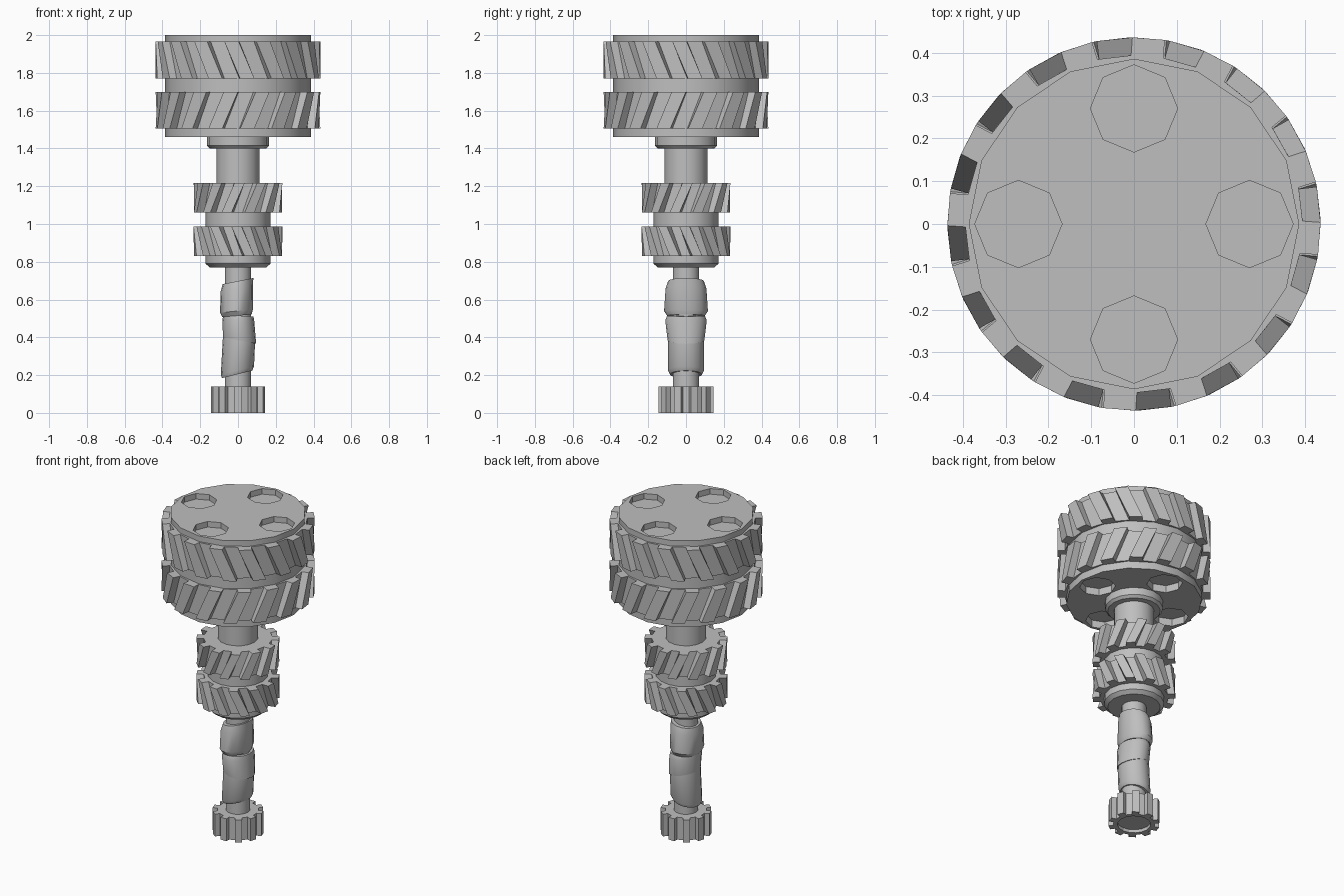
import bpy, bmesh, math
from math import radians, cos, sin, pi

if "Cube" in bpy.data.objects:
    bpy.data.objects.remove(bpy.data.objects["Cube"], do_unlink=True)

grey = bpy.data.materials.new("steel_grey")
grey.use_nodes = True
colour = (0.52, 0.52, 0.52, 1)
grey.diffuse_color = colour
grey.node_tree.nodes["Principled BSDF"].inputs["Base Color"].default_value = colour


def loft(name, rings, smooth=True):
    """Skin a stack of equal-length point rings and cap both ends."""
    bm = bmesh.new()
    loops = [[bm.verts.new(p) for p in ring] for ring in rings]
    n = len(loops[0])
    for low, high in zip(loops, loops[1:]):
        for i in range(n):
            j = (i + 1) % n
            bm.faces.new((low[i], low[j], high[j], high[i]))
    bm.faces.new(loops[0][::-1])
    bm.faces.new(loops[-1])
    bmesh.ops.recalc_face_normals(bm, faces=bm.faces)
    mesh = bpy.data.meshes.new(name)
    bm.to_mesh(mesh)
    bm.free()
    mesh.materials.append(grey)
    if smooth:
        mesh.shade_smooth()
        mesh.set_sharp_from_angle(angle=radians(30))
    ob = bpy.data.objects.new(name, mesh)
    bpy.context.collection.objects.link(ob)
    return ob


def ring(z, rx, ry=None, cx=0, cy=0, slope=0, sides=16):
    """Elliptical ring, optionally tilted so that z rises along x."""
    ry = ry or rx
    pts = []
    for i in range(sides):
        a = 2 * pi * i / sides
        x = cx + rx * cos(a)
        pts.append((x, cy + ry * sin(a), z + slope * x))
    return pts


def turned(name, profile, sides=16):
    """Round part from (radius, z) pairs."""
    return loft(name, [ring(z, r, sides=sides) for r, z in profile])


def gear(name, z0, z1, teeth, tip, root, tip_w, root_w, start=0.0, twist=0.0):
    """Gear with straight or slanted teeth; angles in degrees."""
    def outline(z, turn):
        pts = []
        for k in range(teeth):
            mid = start + turn + 360 * k / teeth
            for r, off in ((root, -root_w / 2), (tip, -tip_w / 2),
                           (tip, tip_w / 2), (root, root_w / 2)):
                a = radians(mid + off)
                pts.append((r * cos(a), r * sin(a), z))
        return pts
    return loft(name, [outline(z0, 0), outline(z1, twist)], smooth=False)


def cut(target, name, rings):
    cutter = loft(name, rings, smooth=False)
    cutter.hide_render = True
    cutter.hide_set(True)
    mod = target.modifiers.new(name, 'BOOLEAN')
    mod.operation = 'DIFFERENCE'
    mod.solver = 'EXACT'
    mod.object = cutter


# Bottom pinion with a shallow round recess below
pinion = gear("pinion", 0, 0.14, 10, 0.146, 0.118, 16, 20, start=18)
cut(pinion, "pinion_recess_cutter", [ring(-0.05, 0.095), ring(0.02, 0.095)])

# Shafts and collars
turned("lower_shaft", [(0.07, 0.1), (0.07, 0.8)])
turned("middle_collar", [(0.15, 0.77), (0.172, 0.79), (0.172, 1.1)])
turned("upper_shaft", [(0.115, 1.05), (0.115, 1.42)])
turned("upper_collar", [(0.15, 1.4), (0.165, 1.415), (0.165, 1.48)])

# Tilted sleeves around the lower shaft
loft("lower_sleeve", [ring(0.205, 0.08, 0.085, -0.005, slope=0.25),
                      ring(0.225, 0.088, 0.095, -0.003, slope=0.25),
                      ring(0.385, 0.085, 0.095, 0.005, slope=-0.2)])
loft("middle_sleeve", [ring(0.385, 0.088, 0.097, 0.008, slope=-0.2),
                       ring(0.49, 0.084, 0.11, 0.002, slope=-0.05),
                       ring(0.515, 0.08, 0.1, 0.002, slope=-0.05)])
loft("upper_sleeve", [ring(0.515, 0.078, 0.1, -0.006, slope=0.08),
                      ring(0.54, 0.087, 0.116, -0.008, slope=0.1),
                      ring(0.66, 0.086, 0.108, -0.006, slope=0.2),
                      ring(0.698, 0.081, 0.095, 0, slope=0.2)])

# Slanted gears: each pair slants in opposite directions
for label, z, twist in (("lower", 0.83, -17), ("upper", 1.06, 17)):
    gear(label + "_small_gear", z, z + 0.157, 12, 0.236, 0.195, 13, 16,
         start=15, twist=twist)
for label, z, twist in (("lower", 1.505, 11), ("upper", 1.77, -11)):
    gear(label + "_large_gear", z, z + 0.195, 16, 0.436, 0.394, 10, 11,
         start=119, twist=twist)

# Drum with four octagonal pockets in each end
drum = turned("drum", [(0.386, 1.46), (0.386, 2.0)])
for i in range(4):
    x, y = 0.27 * cos(i * pi / 2), 0.27 * sin(i * pi / 2)
    for end, z0, z1 in (("top", 1.955, 2.05), ("bottom", 1.41, 1.505)):
        cut(drum, f"{end}_pocket_cutter_{i}",
            [ring(z, 0.102, cx=x, cy=y, sides=8) for z in (z0, z1)])
